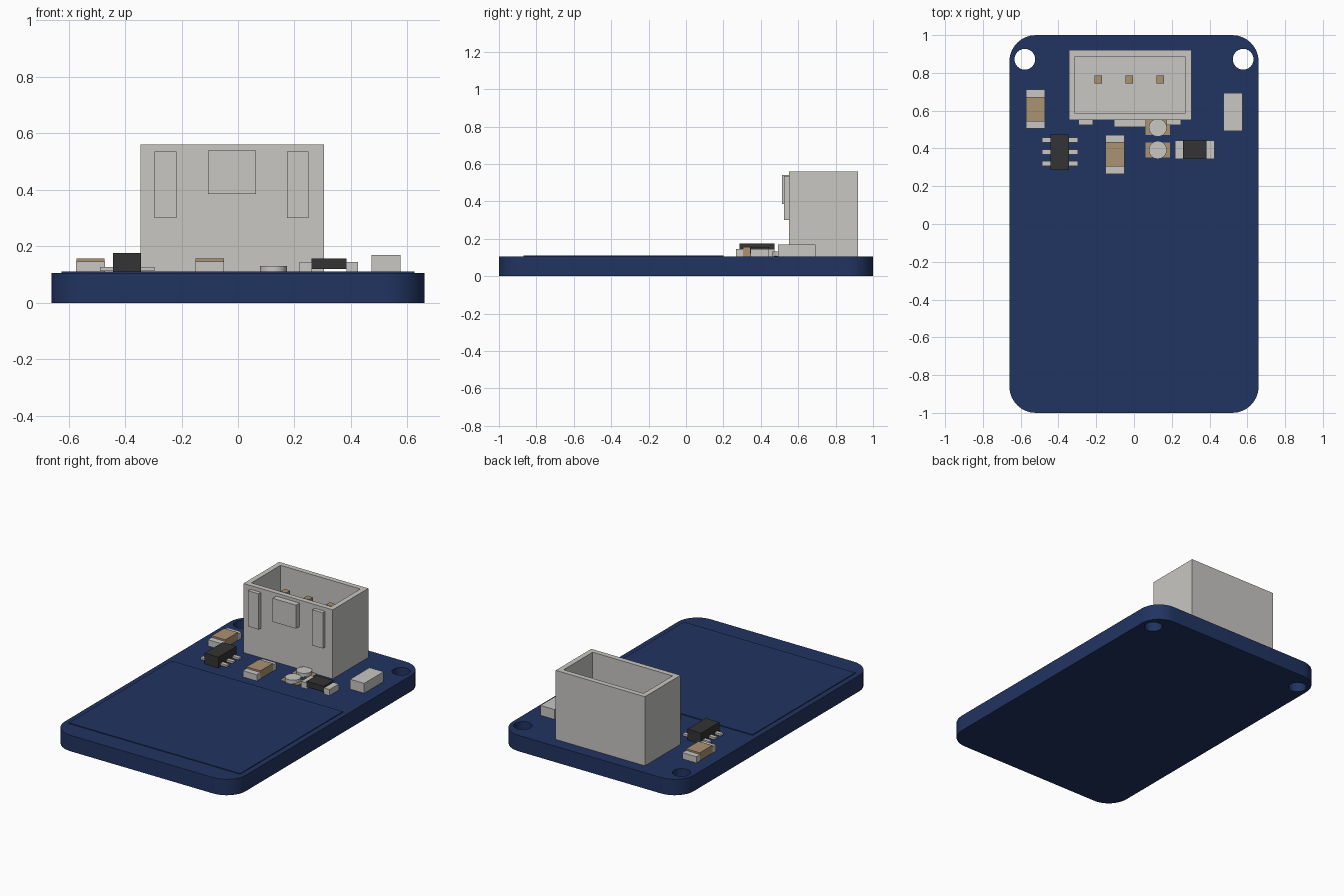
import bpy, bmesh, math
from mathutils import Vector

if "Cube" in bpy.data.objects:
    bpy.data.objects.remove(bpy.data.objects["Cube"], do_unlink=True)


def material(name, rgb):
    m = bpy.data.materials.new(name)
    m.use_nodes = True
    m.diffuse_color = (*rgb, 1)
    m.node_tree.nodes["Principled BSDF"].inputs["Base Color"].default_value = (*rgb, 1)
    return m


BLUE = material("board blue", (0.015, 0.034, 0.119))
GREY = material("light grey", (0.578, 0.571, 0.545))
TAN = material("tan", (0.407, 0.287, 0.168))
BLACK = material("charcoal", (0.033, 0.033, 0.034))
TOP = 0.105  # upper surface of the board


def finish(bm, name, mat):
    bmesh.ops.recalc_face_normals(bm, faces=bm.faces)
    mesh = bpy.data.meshes.new(name)
    bm.to_mesh(mesh)
    bm.free()
    mesh.materials.append(mat)
    ob = bpy.data.objects.new(name, mesh)
    bpy.context.scene.collection.objects.link(ob)
    return ob


def box_mesh(x, y, z):
    bm = bmesh.new()
    bmesh.ops.create_cube(bm, size=1)
    for v in bm.verts:
        v.co = Vector([r[0] if c < 0 else r[1] for c, r in zip(v.co, (x, y, z))])
    return bm


def box(name, mat, x, y, z):
    return finish(box_mesh(x, y, z), name, mat)


def smooth(ob):
    bpy.ops.object.select_all(action='DESELECT')
    ob.select_set(True)
    bpy.context.view_layer.objects.active = ob
    bpy.ops.object.shade_smooth_by_angle(angle=math.radians(35))


def arc(cx, cy, r, start, end, n):
    angles = [start + (end - start) * i / n for i in range(n + 1)]
    return [(cx + r * math.cos(a), cy + r * math.sin(a)) for a in angles]


# Circuit board: rounded outline with two mounting holes
bm = bmesh.new()
w, l, r = 0.66, 1.0, 0.14
outline = []
for i, (sx, sy) in enumerate([(1, 1), (-1, 1), (-1, -1), (1, -1)]):
    outline += arc(sx * (w - r), sy * (l - r), r, i * math.pi / 2, (i + 1) * math.pi / 2, 8)
loops = [outline] + [arc(s * 0.578, 0.872, 0.055, 0, math.tau, 24)[:-1] for s in (-1, 1)]
edges = []
for pts in loops:
    vs = [bm.verts.new((x, y, 0)) for x, y in pts]
    edges += [bm.edges.new((a, b)) for a, b in zip(vs, vs[1:] + vs[:1])]
bmesh.ops.triangle_fill(bm, use_beauty=True, use_dissolve=False, edges=edges)
out = bmesh.ops.extrude_face_region(bm, geom=bm.faces[:], use_keep_orig=True)
for v in out["geom"]:
    if isinstance(v, bmesh.types.BMVert):
        v.co.z = TOP
smooth(finish(bm, "circuit_board", BLUE))

# Thin raised panel on the front half
box("raised_panel", BLUE, (-0.625, 0.625), (-0.87, 0.2), (TOP - 0.01, 0.11))

# Connector housing with an open cavity
bm = box_mesh((-0.345, 0.305), (0.55, 0.92), (TOP, 0.56))
top = max(bm.faces, key=lambda f: f.calc_center_median().z)
bmesh.ops.inset_region(bm, faces=[top], thickness=0.048)
cavity = bmesh.ops.extrude_face_region(bm, geom=[top])
for v in cavity["geom"]:
    if isinstance(v, bmesh.types.BMVert):
        v.co.z = 0.17
bmesh.ops.delete(bm, geom=[top], context='FACES_ONLY') if top.is_valid else None
finish(bm, "connector_housing", GREY)

# Ribs on the connector front, and its pins
box("left_rib", GREY, (0.173, 0.25), (0.525, 0.55), (0.30, 0.535))
box("right_rib", GREY, (-0.295, -0.217), (0.525, 0.55), (0.30, 0.535))
box("middle_latch", GREY, (-0.107, 0.063), (0.513, 0.55), (0.385, 0.54))
for i in range(3):
    x = -0.19 + i * 0.165
    box(f"connector_pin_{i + 1}", TAN, (x - 0.02, x + 0.02), (0.745, 0.785), (0.165, 0.47))

# Two capacitors: tan body between grey terminals
for n, (x, y) in enumerate([(-0.522, 0.608), (-0.1, 0.369)], 1):
    box(f"capacitor_{n}_body", TAN, (x - 0.05, x + 0.05), (y - 0.065, y + 0.065), (TOP, 0.157))
    for s, side in ((-1, "front"), (1, "back")):
        ys = sorted((y + s * 0.065, y + s * 0.103))
        box(f"capacitor_{n}_{side}_terminal", GREY, (x - 0.051, x + 0.051), ys, (TOP, 0.146))

# Six-legged chip
box("chip_body", BLACK, (-0.443, -0.343), (0.285, 0.474), (TOP, 0.176))
for i in range(3):
    y = 0.32 + i * 0.062
    box(f"chip_leg_pair_{i + 1}", GREY, (-0.488, -0.296), (y - 0.013, y + 0.013), (0.113, 0.127))

# Diode with end terminals
box("diode_body", BLACK, (0.26, 0.385), (0.343, 0.445), (0.12, 0.157))
for side, xs in (("right", (0.218, 0.26)), ("left", (0.385, 0.425))):
    box(f"diode_{side}_terminal", GREY, xs, (0.345, 0.443), (TOP, 0.145))

# Plain grey component
box("grey_component", GREY, (0.473, 0.575), (0.492, 0.693), (TOP, 0.17))

# Two round contacts on tan pads
for n, y in enumerate((0.392, 0.51), 1):
    box(f"contact_pad_{n}", TAN, (0.06, 0.191), (y - 0.04, y + 0.04), (TOP - 0.004, 0.109))
    bm = bmesh.new()
    bmesh.ops.create_cone(bm, cap_ends=True, segments=16, radius1=0.048, radius2=0.048, depth=0.026)
    bmesh.ops.translate(bm, verts=bm.verts, vec=(0.126, y, 0.118))
    smooth(finish(bm, f"round_contact_{n}", GREY))
